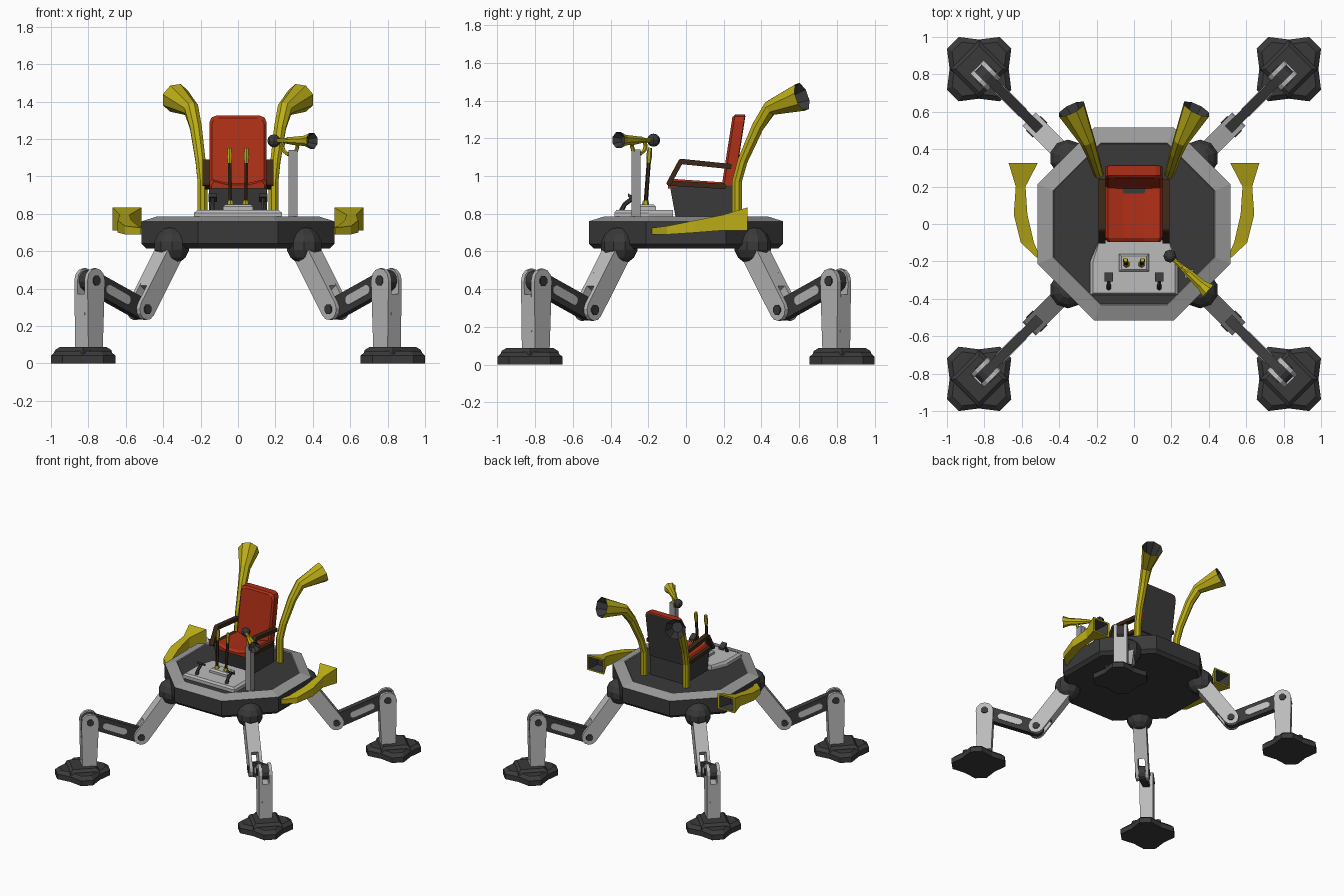
import bpy, bmesh, math
from mathutils import Vector, Matrix

if "Cube" in bpy.data.objects:
    bpy.data.objects.remove(bpy.data.objects["Cube"])

def mat(name, rgb):
    m = bpy.data.materials.new(name)
    m.diffuse_color = (*rgb, 1)
    m.use_nodes = True
    m.node_tree.nodes["Principled BSDF"].inputs["Base Color"].default_value = m.diffuse_color
    return m

DARK = mat("dark grey", (0.042, 0.042, 0.042))
LIGHT = mat("light grey", (0.50, 0.50, 0.50))
RIM = mat("mid grey", (0.33, 0.33, 0.33))
RED = mat("red leather", (0.42, 0.028, 0.008))
YEL = mat("brass yellow", (0.50, 0.42, 0.008))
BROWN = mat("dark brown", (0.045, 0.022, 0.009))
I = Matrix.Identity(4)

def loft(name, rings, mats, cap0=None, cap1=None, M=I):
    """Skin equal-length rings; mats = one material or one per segment."""
    if not isinstance(mats, list):
        mats = [mats] * (len(rings) - 1)
    slots = []
    def idx(m):
        if m not in slots:
            slots.append(m)
        return slots.index(m)
    bm = bmesh.new()
    vs = [[bm.verts.new(M @ Vector(p)) for p in r] for r in rings]
    n = len(rings[0])
    for k in range(len(rings) - 1):
        for i in range(n):
            j = (i + 1) % n
            bm.faces.new((vs[k][i], vs[k][j], vs[k + 1][j], vs[k + 1][i])).material_index = idx(mats[k])
    bm.faces.new(vs[0][::-1]).material_index = idx(cap0 or mats[0])
    bm.faces.new(vs[-1]).material_index = idx(cap1 or mats[-1])
    bmesh.ops.recalc_face_normals(bm, faces=bm.faces)
    me = bpy.data.meshes.new(name)
    bm.to_mesh(me)
    bm.free()
    for m in slots:
        me.materials.append(m)
    ob = bpy.data.objects.new(name, me)
    bpy.context.collection.objects.link(ob)
    return ob

def flat(pts, z):
    return [(x, y, z) for x, y in pts]

def rect(x0, x1, y0, y1):
    return [(x0, y0), (x1, y0), (x1, y1), (x0, y1)]

def octagon(a, z):
    r = a / math.cos(math.pi / 8)
    return [(r * math.cos(math.pi / 8 + k * math.pi / 4), r * math.sin(math.pi / 8 + k * math.pi / 4), z) for k in range(8)]

def tube(name, path, radii, mats, ref, sides=8, M=I, cap1=None):
    rings, P = [], [Vector(p) for p in path]
    for i, p in enumerate(P):
        t = (P[min(i + 1, len(P) - 1)] - P[max(i - 1, 0)]).normalized()
        if len(mats if isinstance(mats, list) else []) and i >= len(P) - 2:
            t = (P[-2] - P[-3]).normalized()   # hollow mouth keeps its direction
        u = (Vector(ref) - t * t.dot(Vector(ref))).normalized()
        v = t.cross(u)
        a = [2 * math.pi * (k + 0.5) / sides for k in range(sides)]
        rings.append([p + radii[i] * (u * math.cos(x) + v * math.sin(x)) for x in a])
    return loft(name, rings, mats, M=M, cap1=cap1)

def bar(name, a, b, ra, rb, y0, y1, m, M=I, ends=(True, True)):
    """Flat bar in the local XZ plane with rounded or square ends."""
    a, b = Vector(a), Vector(b)
    base = math.atan2(b.y - a.y, b.x - a.x)
    pts = []
    for c, r, st, rnd in ((b, rb, -math.pi / 2, ends[1]), (a, ra, math.pi / 2, ends[0])):
        for k in (range(7) if rnd else (0, 6)):
            t = base + st + k * math.pi / 6
            pts.append((c.x + r * math.cos(t), c.y + r * math.sin(t)))
    return loft(name, [[(x, y, z) for x, z in pts] for y in (y0, y1)], m, M=M)

def ball(name, c, r, m, seg=10, rings=7):
    bm = bmesh.new()
    bmesh.ops.create_uvsphere(bm, u_segments=seg, v_segments=rings, radius=r, matrix=Matrix.Translation(c))
    me = bpy.data.meshes.new(name)
    bm.to_mesh(me)
    bm.free()
    me.materials.append(m)
    bpy.context.collection.objects.link(bpy.data.objects.new(name, me))

# Octagonal platform with sloped rim
loft("platform", [octagon(0.49, 0.615), octagon(0.515, 0.64), octagon(0.515, 0.76),
                  octagon(0.432, 0.786), octagon(0.428, 0.78)], [DARK, DARK, RIM, RIM], cap1=DARK)

# Console plate and lever box
def console(s):
    return [(-0.235 * s, -0.23 - 0.15 * s), (0.235 * s, -0.23 - 0.15 * s), (0.235 * s, -0.2),
            (0.18, -0.07), (-0.18, -0.07), (-0.235 * s, -0.2)]
loft("console_plate", [flat(console(1), 0.775), flat(console(1), 0.805), flat(console(0.93), 0.82)], LIGHT)
loft("lever_box", [flat(rect(-0.08, 0.08, -0.255, -0.16), 0.815), flat(rect(-0.08, 0.08, -0.255, -0.16), 0.838),
                   flat(rect(-0.068, 0.068, -0.243, -0.172), 0.85)], LIGHT)

for s, side in ((-1, "left"), (1, "right")):
    # Control levers with brass grips
    x = 0.045 * s
    tube(f"lever_{side}", [(x * 0.9, -0.215, 0.84), (x, -0.197, 1.08)], [0.011, 0.011], BROWN, (1, 0, 0), 6)
    tube(f"lever_grip_{side}", [(x, -0.198, 1.07), (x, -0.196, 1.1), (x, -0.192, 1.15)], [0.011, 0.015, 0.012], YEL, (1, 0, 0), 6)
    tube(f"lever_collar_{side}", [(x * 0.9, -0.215, 0.845), (x * 0.9, -0.213, 0.87)], [0.02, 0.014], YEL, (1, 0, 0), 6)
    # Foot pedals
    x = 0.135 * s
    tube(f"pedal_arm_{side}", [(x, -0.345, 0.81), (x, -0.325, 0.85), (x, -0.285, 0.88)], [0.014, 0.012, 0.012], DARK, (1, 0, 0), 6)
    loft(f"pedal_{side}", [[(x + a, -0.285 + b, 0.895 - 0.6 * b + h) for a, b in rect(-0.022, 0.022, -0.022, 0.025)] for h in (-0.018, 0)], DARK)
    # Armrest frame
    Y = Matrix(((0, s, 0, 0), (1, 0, 0, 0), (0, 0, 1, 0), (0, 0, 0, 1)))
    bar(f"armrest_top_{side}", (-0.025, 1.077), (0.24, 1.05), 0.014, 0.014, 0.152, 0.19, BROWN, Y, (True, False))
    bar(f"armrest_front_{side}", (-0.09, 0.962), (-0.028, 1.077), 0.013, 0.013, 0.152, 0.19, BROWN, Y)
    bar(f"armrest_bottom_{side}", (-0.085, 0.962), (0.2, 0.945), 0.014, 0.014, 0.152, 0.18, BROWN, Y)
    # Tall horn pipes behind the seat
    path = [(0.19, 0.27, 0.77), (0.19, 0.27, 0.97), (0.2, 0.3, 1.08), (0.225, 0.38, 1.26),
            (0.25, 0.445, 1.36), (0.335, 0.615, 1.42), (0.285, 0.52, 1.387)]
    tube(f"horn_pipe_{side}", [(p[0] * s, p[1], p[2]) for p in path],
         [0.028, 0.028, 0.029, 0.034, 0.042, 0.08, 0.04], [YEL] * 5 + [DARK], (1, 0, 0))
    # Side scoops with open rear mouth
    sec = [(-0.18, 0.5, 0.52, 0.69, 0.725), (-0.1, 0.535, 0.605, 0.69, 0.735), (0.05, 0.57, 0.643, 0.70, 0.765),
           (0.2, 0.58, 0.632, 0.712, 0.795), (0.325, 0.515, 0.67, 0.71, 0.833), (0.325, 0.53, 0.655, 0.722, 0.82),
           (0.24, 0.57, 0.63, 0.73, 0.79)]
    loft(f"side_scoop_{side}", [[(s * a, y, b) for a, b in rect(x0, x1, z0, z1)] for y, x0, x1, z0, z1 in sec],
         [YEL] * 5 + [DARK])

# Seat: base, dished cushion and leaning back
prof = [(-0.055, 0.78), (0.245, 0.78), (0.245, 0.95), (-0.085, 0.945)]
loft("seat_base", [[(x, y, z) for y, z in prof] for x in (-0.155, 0.155)], DARK)
def cushion(y, lift, k):
    top = [(0.155, 0.965), (0.14, 0.985), (0.055, 0.965), (-0.055, 0.965), (-0.14, 0.985), (-0.155, 0.965)]
    return [(-0.155 * k, y, 0.935), (0.155 * k, y, 0.935)] + [(x * k, y, z + lift) for x, z in top]
loft("seat_cushion", [cushion(-0.095, -0.012, 0.92), cushion(-0.075, 0, 1), cushion(0.22, -0.02, 1)], RED)
def back(off, d):
    w, t = 0.152 - d, 1.325 - d
    o = [(-w, 0.94), (w, 0.94), (w, t - 0.035), (w - 0.01, t - 0.01), (w - 0.035, t),
         (-w + 0.035, t), (-w + 0.01, t - 0.01), (-w, t - 0.035)]
    return [(x, 0.19 + off + 0.155 * (z - 0.95), z) for x, z in o]
loft("seat_back", [back(0, 0.012), back(0.012, 0), back(0.064, 0), back(0.068, 0.008)], RED, cap1=DARK)

# Signal horn on a post
loft("horn_post", [flat(rect(0.27, 0.318, -0.29, -0.242), z) for z in (0.77, 1.14)], RIM)
ball("horn_bulb", (0.192, -0.172, 1.19), 0.035, DARK, 8, 6)
D = Vector((0.74, -0.67, 0))
B = Vector((0.2, -0.18, 1.19))
tube("signal_horn", [B + D * d for d in (0, 0.06, 0.14, 0.22, 0.265, 0.22)], [0.012, 0.013, 0.024, 0.03, 0.046, 0.022],
     [YEL] * 4 + [DARK], (0, 0, 1))
C = B + D * 0.105 + Vector((0, 0, -0.03))
loop = [C + 0.042 * (D * math.cos(k * math.pi / 5) * 1.3 + Vector((0, 0, math.sin(k * math.pi / 5)))) for k in range(11)]
tube("signal_horn_loop", loop, [0.011] * 11, YEL, (-D.y, D.x, 0), 6)

# Four jointed legs, local X pointing outwards
hip, knee, ankle, sole = (0.5, 0.62), (0.735, 0.29), (1.122, 0.443), (1.127, 0.075)
for k, nm in enumerate(("back_right", "back_left", "front_left", "front_right")):
    M = Matrix.Rotation(math.pi / 4 + k * math.pi / 2, 4, 'Z')
    ball(nm + "_hip", M @ Vector((0.5, 0, 0.63)), 0.1, DARK)
    for y0, y1, w in ((-0.05, -0.026, "a"), (0.026, 0.05, "b")):
        bar(f"{nm}_thigh_{w}", hip, knee, 0.058, 0.058, y0, y1, LIGHT, M)
        bar(f"{nm}_shin_{w}", ankle, sole, 0.066, 0.054, y0, y1, LIGHT, M, (True, False))
    bar(nm + "_thigh_core", hip, (0.668, 0.384), 0.058, 0.058, -0.026, 0.026, LIGHT, M, (True, False))
    bar(nm + "_shin_core", (1.123, 0.37), sole, 0.064, 0.054, -0.026, 0.026, LIGHT, M, (False, False))
    bar(nm + "_link", knee, ankle, 0.056, 0.056, -0.025, 0.025, DARK, M)
    bar(nm + "_link_slot", (0.865, 0.341), (1.0, 0.395), 0.025, 0.025, -0.029, 0.029, LIGHT, M)
    for c, w in ((knee, "knee"), (ankle, "ankle")):
        tube(f"{nm}_{w}_bolt", [(c[0], -0.056, c[1]), (c[0], 0.056, c[1])], [0.028, 0.028], DARK, (1, 0, 0), 8, M)
    # Notched octagonal foot with stepped square top
    F = Matrix.Translation(M @ Vector((1.171, 0, 0)))
    def pad(f):
        out = []
        for q in range(4):
            c, s = math.cos(q * math.pi / 2), math.sin(q * math.pi / 2)
            out += [(f * (a * c - b * s), f * (a * s + b * c)) for a, b in ((0.172, -0.11), (0.158, 0), (0.172, 0.11))]
        return out
    loft(nm + "_foot", [flat(pad(1), 0), flat(pad(1), 0.042), flat(pad(0.84), 0.066)], DARK, M=F)
    sq = [(1, 0), (0, 1), (-1, 0), (0, -1)]
    loft(nm + "_foot_top", [flat([(a * r, b * r) for a, b in sq], z) for r, z in ((0.158, 0.05), (0.15, 0.072), (0.125, 0.088))], DARK, M=F)
